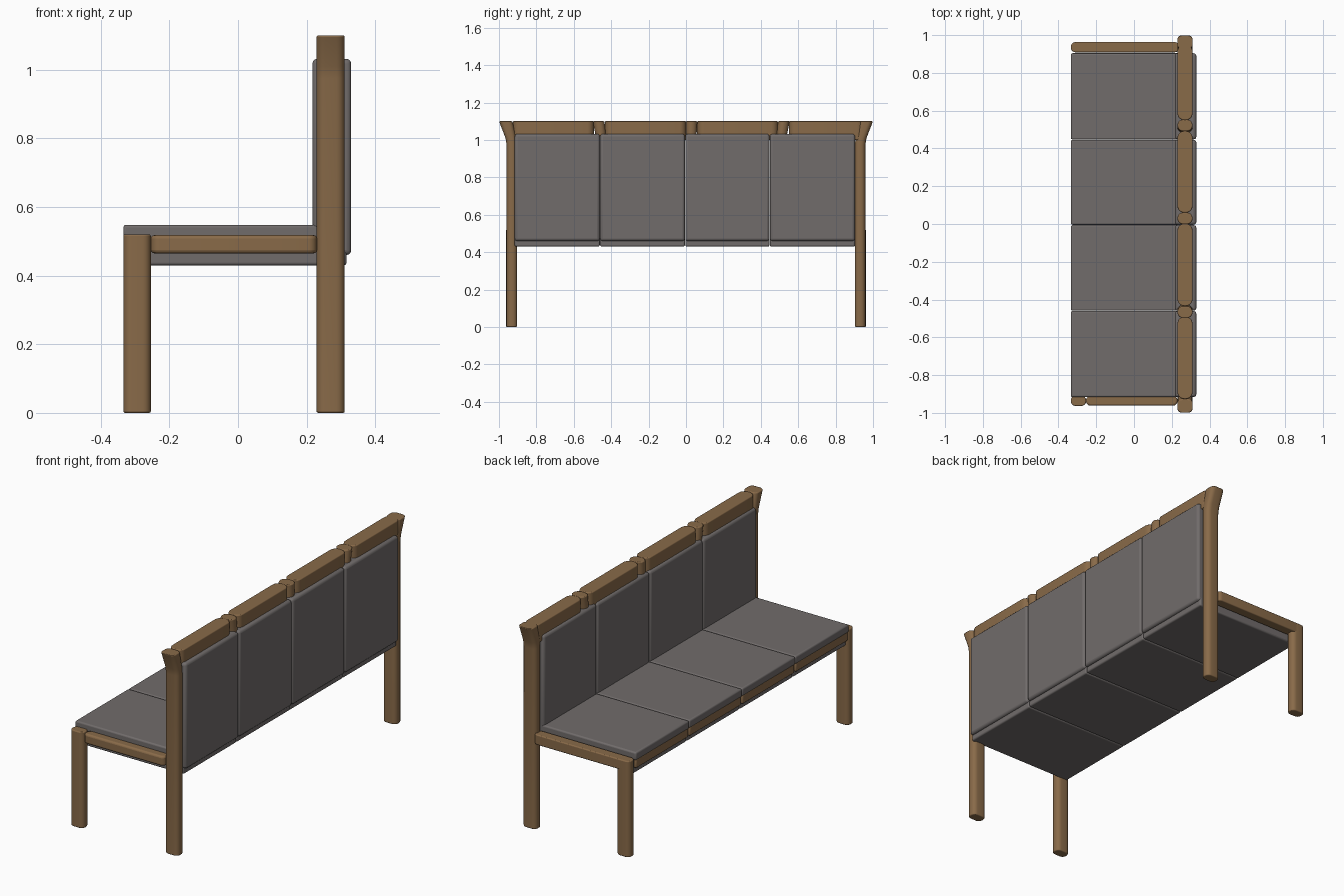
import bpy, bmesh, math

if "Cube" in bpy.data.objects:
    bpy.data.objects.remove(bpy.data.objects["Cube"])

def material(name, col):
    m = bpy.data.materials.new(name)
    m.diffuse_color = (*col, 1)
    m.use_nodes = True
    m.node_tree.nodes["Principled BSDF"].inputs["Base Color"].default_value = m.diffuse_color
    return m

WOOD = material("brown wood", (0.25, 0.145, 0.066))
FABRIC = material("grey fabric", (0.165, 0.15, 0.147))

def finish(bm, name, mat, bevel=0.0):
    me = bpy.data.meshes.new(name)
    bmesh.ops.recalc_face_normals(bm, faces=bm.faces)
    bm.to_mesh(me)
    bm.free()
    ob = bpy.data.objects.new(name, me)
    bpy.context.collection.objects.link(ob)
    me.materials.append(mat)
    if bevel:
        b = ob.modifiers.new("soft edges", 'BEVEL')
        b.width = bevel
        b.segments = 3
        b.limit_method = 'ANGLE'
        b.angle_limit = math.radians(50)
    bpy.context.view_layer.objects.active = ob
    ob.select_set(True)
    bpy.ops.object.shade_smooth_by_angle(angle=math.radians(35))
    ob.select_set(False)
    return ob

def ring(ha, hb, r, n=5):
    """Rounded rectangle outline."""
    pts = []
    for k, (sa, sb) in enumerate([(1, 1), (-1, 1), (-1, -1), (1, -1)]):
        for i in range(n + 1):
            t = math.pi / 2 * (k + i / n)
            pts.append((sa * (ha - r) + r * math.cos(t), sb * (hb - r) + r * math.sin(t)))
    return pts

def loft(name, stations, mat=WOOD, r=0.024, bevel=0.005):
    """Upright rounded bar; stations are (x, y, z, half_x, half_y)."""
    bm = bmesh.new()
    rows = [[bm.verts.new((x + a, y + b, z)) for a, b in ring(hx, hy, min(r, hx * .98, hy * .98))]
            for x, y, z, hx, hy in stations]
    n = len(rows[0])
    for lo, hi in zip(rows, rows[1:]):
        for i in range(n):
            bm.faces.new((lo[i], lo[(i + 1) % n], hi[(i + 1) % n], hi[i]))
    bm.faces.new(rows[0][::-1])
    bm.faces.new(rows[-1])
    return finish(bm, name, mat, bevel)

def bar(name, x0, x1, y0, y1, z0, z1, mat=WOOD, r=0.024, bevel=0.005):
    cx, cy, hx, hy = (x0 + x1) / 2, (y0 + y1) / 2, (x1 - x0) / 2, (y1 - y0) / 2
    return loft(name, [(cx, cy, z0, hx, hy), (cx, cy, z1, hx, hy)], mat, r, bevel)

def box(name, x0, x1, y0, y1, z0, z1, mat, bevel):
    bm = bmesh.new()
    bmesh.ops.create_cube(bm, size=1)
    for v in bm.verts:
        v.co = ((x0 + x1) / 2 + v.co.x * (x1 - x0), (y0 + y1) / 2 + v.co.y * (y1 - y0),
                (z0 + z1) / 2 + v.co.z * (z1 - z0))
    return finish(bm, name, mat, bevel)

# legs; the back pair runs up and flares outward at the top
for s in (-1, 1):
    y0, y1 = sorted((s * 0.909, s * 0.963))
    bar("front_leg", -0.334, -0.254, y0, y1, 0, 0.52)
    loft("back_leg", [(0.27, s * 0.931, 0, 0.041, 0.028),
                      (0.27, s * 0.931, 0.975, 0.041, 0.028),
                      (0.27, s * 0.936, 1.01, 0.041, 0.029),
                      (0.27, s * 0.964, 1.10, 0.041, 0.036)])

# side rails of the seat: one separate, one running into the leg
bar("side_rail_front", -0.254, 0.23, -0.962, -0.91, 0.465, 0.518, bevel=0.01)
bar("side_rail_back", -0.334, 0.24, 0.909, 0.963, 0.465, 0.52)

# four seat and back modules
seams = [-0.917, -0.46, -0.005, 0.447, 0.905]
for a, b in zip(seams, seams[1:]):
    box("seat_cushion", -0.334, 0.24, a + .001, b - .001, 0.505, 0.548, FABRIC, 0.008)
    box("seat_base", -0.318, 0.316, a + .001, b - .001, 0.43, 0.512, FABRIC, 0.008)
    box("front_rail", -0.332, -0.29, a + .006, b - .006, 0.46, 0.512, WOOD, 0.008)
    box("back_cushion", 0.217, 0.33, a + .001, b - .001, 0.46, 1.032, FABRIC, 0.014)

# top rails with rounded ends
for a, b in [(-0.926, -0.492), (-0.434, 0.001), (0.06, 0.492), (0.55, 0.95)]:
    bar("top_rail", 0.23, 0.31, a, b, 1.0, 1.10, r=0.036)

# short posts between the rails
for low, high in [(-0.452, -0.467), (0.028, 0.03), (0.508, 0.523)]:
    loft("back_post", [(0.27, low, 1.0, 0.04, 0.027), (0.27, high, 1.10, 0.04, 0.031)], r=0.03)
